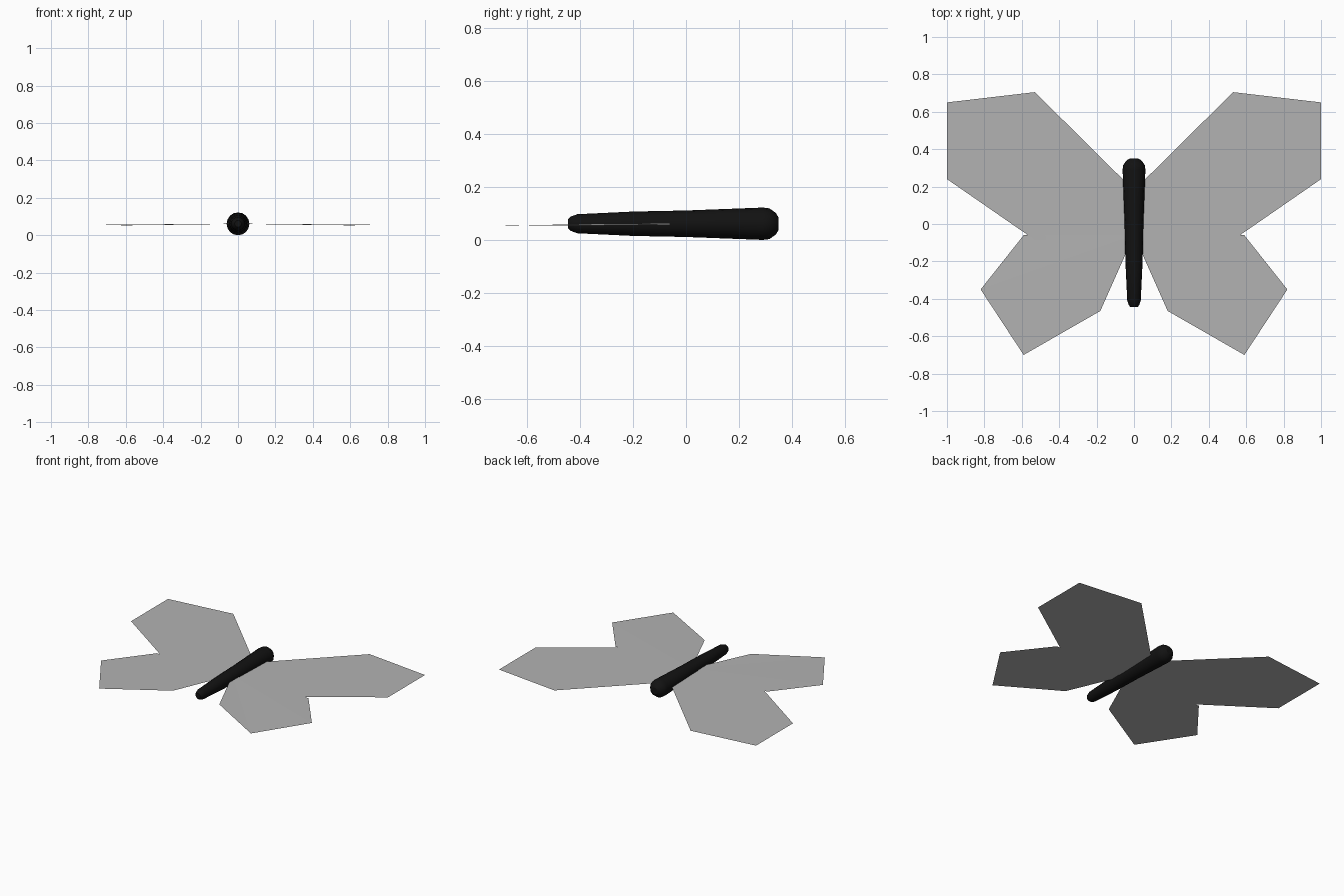
import bpy, bmesh
from math import cos, sin, tau

cube = bpy.data.objects.get("Cube")
if cube:
    bpy.data.objects.remove(cube, do_unlink=True)


def material(name, value):
    mat = bpy.data.materials.new(name)
    mat.use_nodes = True
    colour = (value, value, value, 1)
    mat.diffuse_color = colour
    mat.node_tree.nodes["Principled BSDF"].inputs["Base Color"].default_value = colour
    return mat


black = material("black", 0.006)
grey = material("wing grey", 0.45)


def finish(name, bm, mat):
    mesh = bpy.data.meshes.new(name)
    bm.to_mesh(mesh)
    bm.free()
    mesh.materials.append(mat)
    obj = bpy.data.objects.new(name, mesh)
    bpy.context.collection.objects.link(obj)
    return obj


# Body: tapered round profile (y, radius) swept about the long axis
AXIS, SIDES = 0.061, 16
profile = [(-0.445, 0.018), (-0.435, 0.027), (-0.41, 0.036), (-0.2, 0.046),
           (0, 0.05), (0.29, 0.061), (0.315, 0.058), (0.34, 0.04), (0.35, 0.022)]
bm = bmesh.new()
rings = [[bm.verts.new((r * cos(tau * i / SIDES), y, AXIS + r * sin(tau * i / SIDES)))
          for i in range(SIDES)] for y, r in profile]
for a, b in zip(rings, rings[1:]):
    for i in range(SIDES):
        j = (i + 1) % SIDES
        bm.faces.new((a[i], a[j], b[j], b[i]))
bm.faces.new(rings[0])
bm.faces.new(rings[-1])
bmesh.ops.recalc_face_normals(bm, faces=bm.faces)
body = finish("body", bm, black)
for face in body.data.polygons:
    face.use_smooth = len(face.vertices) == 4


# Wings: thin sheets fanned out from a root point inside the body
def wing(name, side, points):
    bm = bmesh.new()
    verts = [bm.verts.new((side * x, y, z)) for x, y, z in points]
    for a, b in zip(verts[1:], verts[2:]):
        bm.faces.new((verts[0], a, b))
    for face in bm.faces:
        face.normal_update()
        if face.normal.z < 0:
            face.normal_flip()
    bmesh.ops.dissolve_limit(bm, angle_limit=0.0001, verts=bm.verts, edges=bm.edges)
    finish(name, bm, grey)


Z = 0.058
fore = [(0, -0.085, Z), (0.53, -0.085, Z), (1, 0.24, Z), (1, 0.65, Z),
        (0.53, 0.705, Z), (0, 0.18, Z)]
hind = [(0, -0.06, 0.062), (0.18, -0.465, 0.058), (0.59, -0.7, 0.053),
        (0.82, -0.35, 0.055), (0.59, -0.06, 0.057)]
for label, side in (("left", 1), ("right", -1)):
    wing(label + "_fore_wing", side, fore)
    wing(label + "_hind_wing", side, hind)
